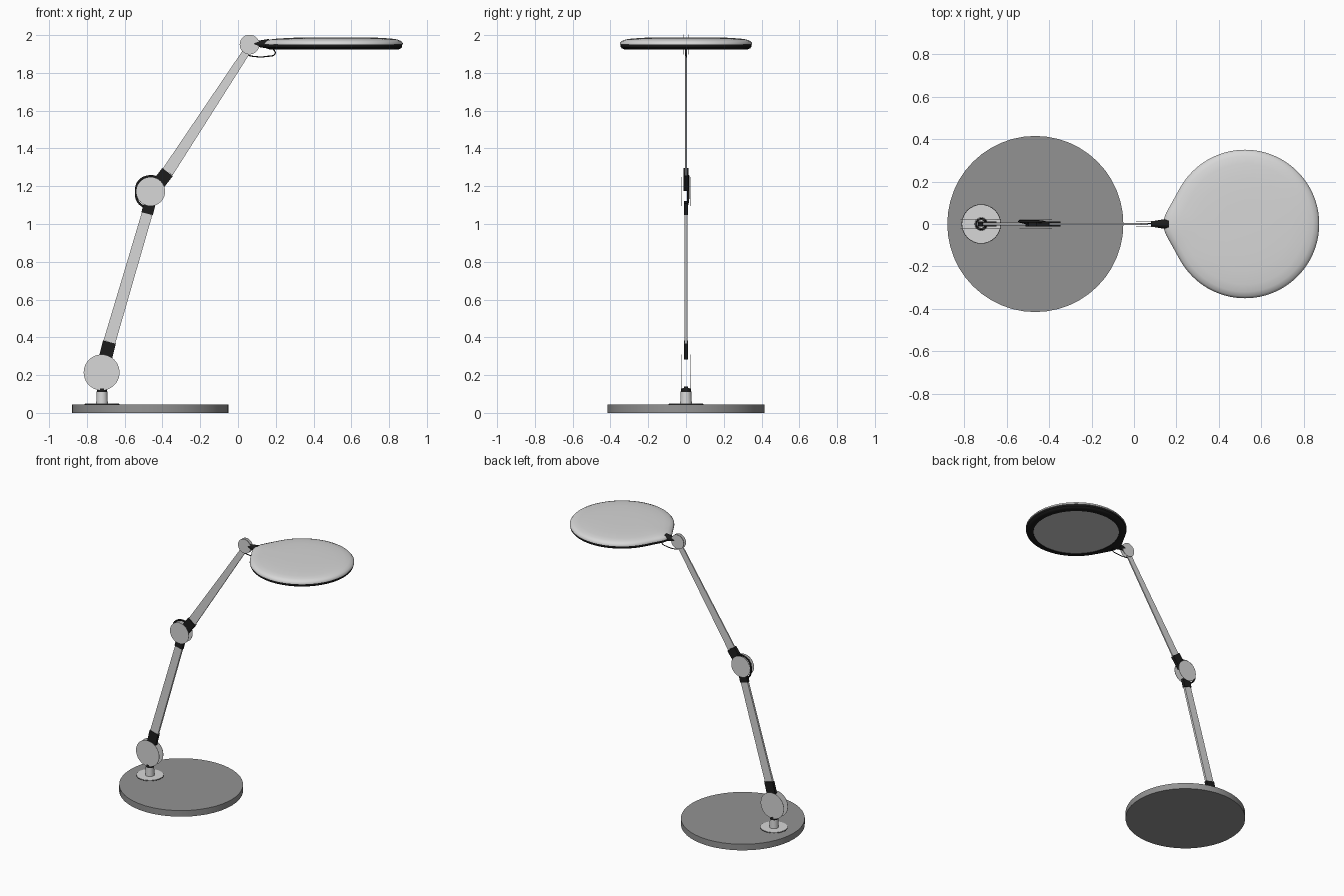
import bpy, bmesh, math
from mathutils import Vector, Matrix

cube = bpy.data.objects.get("Cube")
if cube:
    bpy.data.objects.remove(cube, do_unlink=True)


def material(name, value):
    m = bpy.data.materials.new(name)
    m.use_nodes = True
    color = (value, value, value, 1)
    m.diffuse_color = color
    m.node_tree.nodes["Principled BSDF"].inputs["Base Color"].default_value = color
    return m


SILVER = material("pale silver", 0.68)
GREY = material("base grey", 0.29)
BLACK = material("soft black", 0.012)
DIFFUSER = material("lamp diffuser", 0.6)


def finish(name, bm, mat, smooth=False):
    bmesh.ops.recalc_face_normals(bm, faces=bm.faces)
    mesh = bpy.data.meshes.new(name)
    bm.to_mesh(mesh)
    bm.free()
    mesh.materials.append(mat)
    ob = bpy.data.objects.new(name, mesh)
    bpy.context.collection.objects.link(ob)
    if smooth:
        bpy.ops.object.select_all(action='DESELECT')
        ob.select_set(True)
        bpy.context.view_layer.objects.active = ob
        bpy.ops.object.shade_smooth_by_angle(angle=math.radians(40))
    return ob


def post(name, x, z0, z1, r0, r1, mat, sides=32):
    """Upright round part."""
    bm = bmesh.new()
    bmesh.ops.create_cone(bm, cap_ends=True, segments=sides, radius1=r0, radius2=r1,
                          depth=z1 - z0, matrix=Matrix.Translation((x, 0, (z0 + z1) / 2)))
    return finish(name, bm, mat, True)


def bar(name, p, q, w0, w1, t, mat):
    """Flat tapered bar between two (x, z) points, t thick in y."""
    p, q = Vector((p[0], 0, p[1])), Vector((q[0], 0, q[1]))
    side = (q - p).normalized().cross(Vector((0, 1, 0)))
    bm = bmesh.new()
    corners = [p - side * w0 / 2, p + side * w0 / 2, q + side * w1 / 2, q - side * w1 / 2]
    face = bm.faces.new([bm.verts.new(c - Vector((0, t / 2, 0))) for c in corners])
    ext = bmesh.ops.extrude_face_region(bm, geom=[face])
    bmesh.ops.translate(bm, vec=(0, t, 0),
                        verts=[g for g in ext["geom"] if isinstance(g, bmesh.types.BMVert)])
    return finish(name, bm, mat)


def joint(name, x, z, r, gap):
    """Pair of thin cover discs either side of the arm."""
    for label, s in (("front", -1), ("back", 1)):
        bm = bmesh.new()
        bmesh.ops.create_cone(bm, cap_ends=True, segments=40, radius1=r, radius2=r, depth=0.002,
                              matrix=Matrix.Translation((x, s * gap, z))
                              @ Matrix.Rotation(math.pi / 2, 4, 'X'))
        finish(f"{name}_{label}_disc", bm, SILVER)


def cable(name, points, r):
    cu = bpy.data.curves.new(name, 'CURVE')
    cu.dimensions = '3D'
    cu.bevel_depth = r
    cu.bevel_resolution = 2
    cu.resolution_u = 6
    cu.use_fill_caps = True
    sp = cu.splines.new('BEZIER')
    sp.bezier_points.add(len(points) - 1)
    for b, co in zip(sp.bezier_points, points):
        b.co = co
        b.handle_left_type = b.handle_right_type = 'AUTO'
    cu.materials.append(BLACK)
    bpy.context.collection.objects.link(bpy.data.objects.new(name, cu))


def head_part(name, rings, mat, cap_first=False, cap_last=False, sides=96):
    """Loft of teardrop rings given as (radius, neck bulge, z)."""
    bm = bmesh.new()
    loops = []
    for r, bulge, z in rings:
        loop = []
        for i in range(sides):
            a = 2 * math.pi * i / sides
            off = abs(a - math.pi) / math.radians(14)
            rr = r + bulge * math.exp(-off * off)
            loop.append(bm.verts.new((0.523 + rr * math.cos(a), rr * math.sin(a), z)))
        loops.append(loop)
    for a, b in zip(loops, loops[1:]):
        for i in range(sides):
            j = (i + 1) % sides
            bm.faces.new((a[i], a[j], b[j], b[i]))
    if cap_first:
        bm.faces.new(loops[0])
    if cap_last:
        bm.faces.new(loops[-1])
    return finish(name, bm, mat, True)


# Base, mounting plate and post
FOOT = -0.72
post("base", -0.465, 0, 0.045, 0.415, 0.415, GREY, 48)
post("plate_edge", FOOT, 0.045, 0.0465, 0.093, 0.093, BLACK)
post("mounting_plate", FOOT, 0.045, 0.049, 0.09, 0.09, SILVER)
post("post", FOOT, 0.049, 0.11, 0.031, 0.028, SILVER)
post("post_cap", FOOT, 0.11, 0.13, 0.028, 0.026, BLACK)
post("post_cap_inset", FOOT, 0.13, 0.132, 0.018, 0.018, SILVER)
post("post_pin", FOOT, 0.132, 0.14, 0.01, 0.01, BLACK)

# Joints
joint("lower_joint", -0.722, 0.214, 0.095, 0.023)
joint("elbow_joint", -0.463, 1.172, 0.077, 0.022)
joint("head_joint", 0.061, 1.95, 0.052, 0.012)

# Lower arm with collars
bar("lower_arm_bottom_collar", (-0.702, 0.29), (-0.681, 0.375), 0.07, 0.07, 0.022, BLACK)
bar("lower_arm", (-0.681, 0.375), (-0.481, 1.055), 0.064, 0.057, 0.016, SILVER)
bar("lower_arm_top_collar", (-0.481, 1.055), (-0.466, 1.115), 0.062, 0.062, 0.022, BLACK)

# Upper arm with collar
bar("upper_arm_collar", (-0.435, 1.195), (-0.373, 1.275), 0.07, 0.07, 0.024, BLACK)
bar("upper_arm", (-0.373, 1.275), (0.05, 1.92), 0.063, 0.04, 0.009, SILVER)

# Cables
cable("elbow_cable", [(-0.40, 0, 1.225), (-0.43, 0.01, 1.247), (-0.475, 0.012, 1.252),
                      (-0.525, 0.012, 1.225), (-0.54, 0.012, 1.175), (-0.53, 0.01, 1.12),
                      (-0.49, 0, 1.085)], 0.006)
cable("head_cable", [(0.045, 0, 1.895), (0.085, 0.003, 1.887), (0.15, 0.003, 1.887),
                     (0.197, 0, 1.903), (0.185, 0, 1.928)], 0.003)

# Neck between head joint and lamp head
bm = bmesh.new()
bmesh.ops.create_cone(bm, cap_ends=True, segments=20, radius1=0.012, radius2=0.026, depth=0.085,
                      matrix=Matrix.Translation((0.122, 0, 1.954))
                      @ Matrix.Rotation(math.pi / 2, 4, 'Y'))
finish("neck", bm, BLACK, True)

# Lamp head: shell, rim and diffuser
head_part("head_shell", [(0.12, 0, 1.988), (0.22, 0.01, 1.986), (0.285, 0.025, 1.982),
                         (0.32, 0.032, 1.977), (0.34, 0.034, 1.969), (0.349, 0.035, 1.959),
                         (0.35, 0.035, 1.951), (0.345, 0.035, 1.949)], SILVER, cap_first=True)
head_part("head_rim", [(0.346, 0.035, 1.951), (0.346, 0.035, 1.937), (0.34, 0.033, 1.93),
                       (0.328, 0.03, 1.925), (0.31, 0.02, 1.923), (0.297, 0, 1.923),
                       (0.295, 0, 1.93)], BLACK)
head_part("diffuser", [(0.296, 0, 1.926), (0.296, 0, 1.93)], DIFFUSER, True, True)
